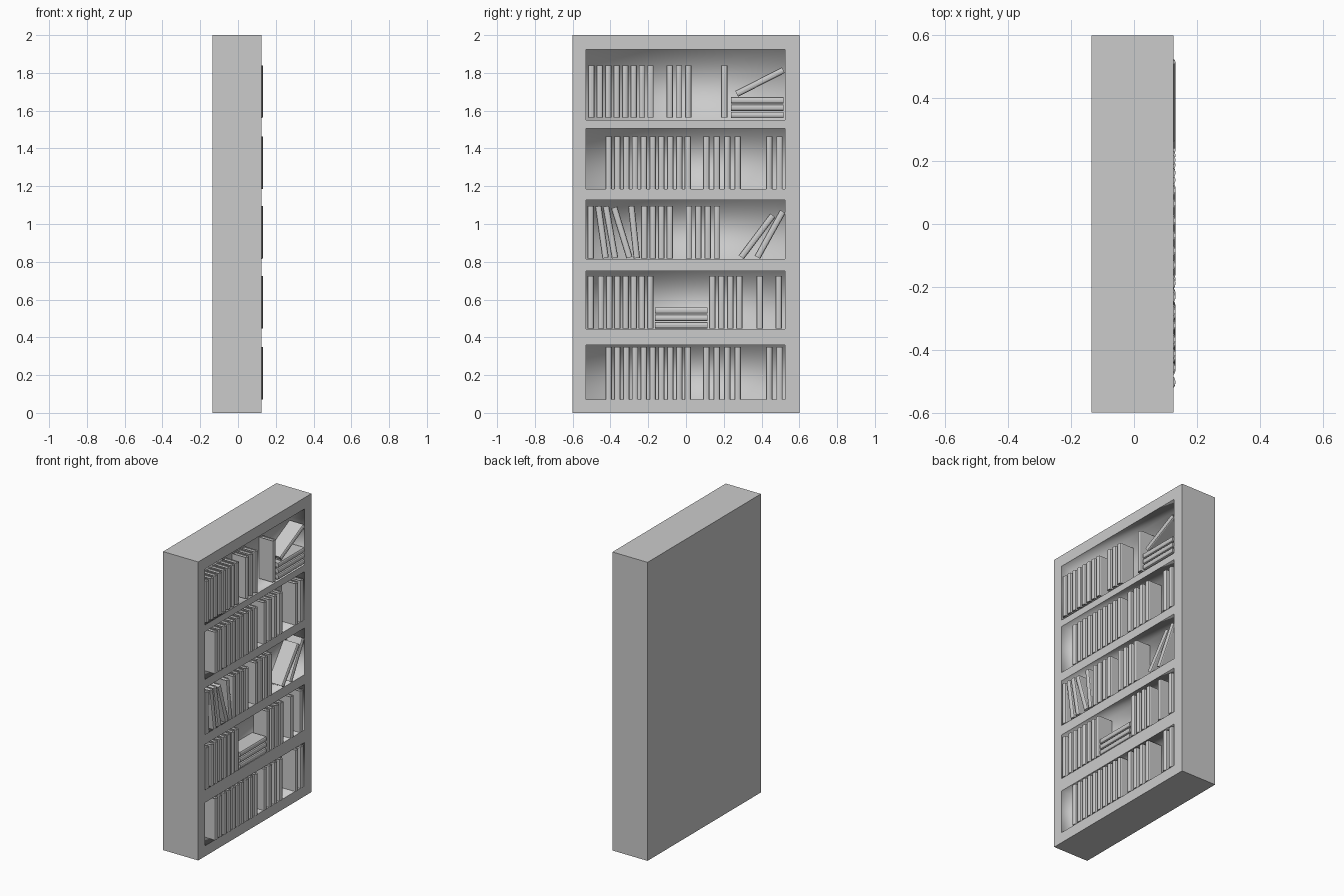
import bpy, bmesh, math
from mathutils import Matrix, Vector

if "Cube" in bpy.data.objects:
    bpy.data.objects.remove(bpy.data.objects["Cube"])

grey = bpy.data.materials.new("plain_grey")
grey.use_nodes = True
grey.diffuse_color = (0.6, 0.6, 0.6, 1)
grey.node_tree.nodes["Principled BSDF"].inputs["Base Color"].default_value = (0.6, 0.6, 0.6, 1)

FRONT, BACK, POCKET = 0.125, -0.135, 0.1
BOOK_H, BOOK_T = 0.277, 0.034


def make_mesh(bm, name):
    bmesh.ops.recalc_face_normals(bm, faces=bm.faces)
    mesh = bpy.data.meshes.new(name)
    bm.to_mesh(mesh)
    bm.free()
    mesh.materials.append(grey)
    return mesh


def add_object(name, mesh):
    obj = bpy.data.objects.new(name, mesh)
    bpy.context.collection.objects.link(obj)
    return obj


# Case: a panelled front whose compartments are pushed in, then a closed box behind
def build_case():
    ys = [-0.6, -0.53, 0.525, 0.6]
    zs = [0, 0.07, 0.36, 0.445, 0.75, 0.815, 1.127, 1.185, 1.505, 1.55, 1.925, 2]
    bm = bmesh.new()
    grid = [[bm.verts.new((FRONT, y, z)) for y in ys] for z in zs]
    openings = []
    for r in range(len(zs) - 1):
        for c in range(len(ys) - 1):
            face = bm.faces.new((grid[r][c], grid[r][c + 1], grid[r + 1][c + 1], grid[r + 1][c]))
            if c == 1 and r % 2:
                openings.append(face)
    rim = [e for e in bm.edges if e.is_boundary]
    pushed = bmesh.ops.extrude_discrete_faces(bm, faces=openings)["faces"]
    bmesh.ops.translate(bm, verts=list({v for f in pushed for v in f.verts}), vec=(-POCKET, 0, 0))
    sides = bmesh.ops.extrude_edge_only(bm, edges=rim)["geom"]
    back_verts = [g for g in sides if isinstance(g, bmesh.types.BMVert)]
    bmesh.ops.translate(bm, verts=back_verts, vec=(BACK - FRONT, 0, 0))
    bmesh.ops.holes_fill(bm, edges=[e for e in bm.edges if e.is_boundary], sides=0)
    bmesh.ops.dissolve_limit(bm, angle_limit=0.01, verts=bm.verts, edges=bm.edges)
    # Soft shading inside the compartments, crisp rims
    for f in bm.faces:
        mid = f.calc_center_median()
        f.smooth = BACK + 0.05 < mid.x < FRONT - 0.01 and abs(mid.y) < 0.55 and 0.03 < mid.z < 1.95
    for e in bm.edges:
        e.smooth = len({f.smooth for f in e.link_faces}) == 1
    add_object("bookcase", make_mesh(bm, "bookcase"))


# Book: a cover bent round a rounded spine, with a page block set inside
def build_book():
    h, t, board = BOOK_H / 2, BOOK_T / 2, 0.005
    rear, hinge, bulge = 0.027, 0.122, 0.01
    arc = [(hinge + bulge * math.cos(a), t * math.sin(a))
           for a in (math.pi * (i / 6 - 0.5) for i in range(7))]
    inner = t - board
    outline = [(rear, -t)] + arc + [(rear, t), (rear, inner), (hinge, inner),
                                    (hinge, -inner), (rear, -inner)]
    bm = bmesh.new()
    cover = bm.faces.new([bm.verts.new((x, y, -h)) for x, y in outline])
    top = bmesh.ops.extrude_face_region(bm, geom=[cover])["geom"]
    bmesh.ops.translate(bm, verts=[g for g in top if isinstance(g, bmesh.types.BMVert)],
                        vec=(0, 0, 2 * h))
    size = (hinge - rear - 0.003, 2 * inner, 2 * h - 0.01)
    place = Matrix.Translation(((hinge + rear + 0.003) / 2, 0, 0)) @ Matrix.Diagonal(Vector(size).to_4d())
    bmesh.ops.create_cube(bm, size=1, matrix=place)
    return make_mesh(bm, "book")


build_case()
book_mesh = build_book()


def book(name, y, z, lean=0):
    """Place a book by its centre; lean is degrees of its top towards +y."""
    obj = add_object(name, book_mesh)
    obj.location = (0, y, z)
    obj.rotation_euler.x = -math.radians(lean)


def upright(shelf, floor, runs):
    """Each run is (first y, last y, number of books)."""
    for first, last, count in runs:
        for i in range(count):
            y = first + (last - first) * i / max(count - 1, 1)
            book(shelf + "_upright_book", y, floor + BOOK_H / 2)


def pile(shelf, floor, y):
    for i in range(3):
        book(shelf + "_piled_book", y, floor + BOOK_T / 2 + i * 0.039, 90)


# Shelves from top to bottom
upright("top_shelf", 1.563, [(-0.502, -0.188, 8), (-0.085, 0.011, 3), (0.203, 0.203, 1)])
pile("top_shelf", 1.56, 0.378)
book("top_shelf_leaning_book", 0.392, 1.752, 63)

plain_runs = [(-0.41, 0.01, 10), (0.107, 0.273, 4), (0.44, 0.495, 2)]
upright("second_shelf", 1.186, plain_runs)
upright("bottom_shelf", 0.071, plain_runs)

upright("middle_shelf", 0.817, [(-0.505, -0.505, 1), (-0.22, -0.085, 4), (0.016, 0.164, 4)])
for y, z, lean in [(-0.445, 0.957, -8), (-0.4, 0.957, -10), (-0.34, 0.955, -17),
                   (-0.275, 0.957, -6), (0.376, 0.935, 37), (0.445, 0.945, 29)]:
    book("middle_shelf_leaning_book", y, z, lean)

upright("fourth_shelf", 0.447, [(-0.505, -0.505, 1), (-0.45, -0.19, 7), (0.14, 0.283, 4),
                                (0.39, 0.39, 1), (0.49, 0.49, 1)])
pile("fourth_shelf", 0.447, -0.025)
